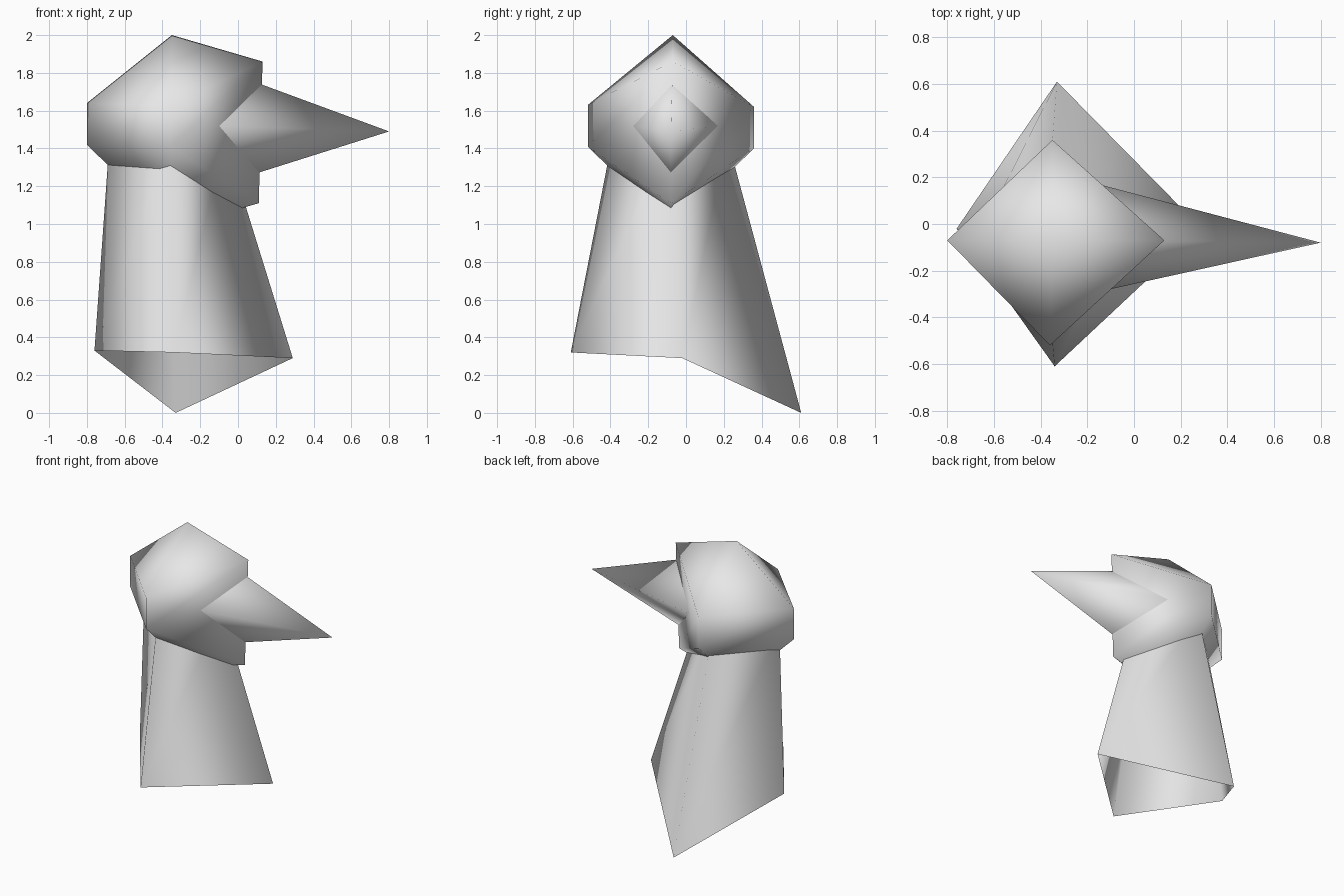
import bpy
import bmesh

# Remove the default object only
default_cube = bpy.data.objects.get("Cube")
if default_cube:
    bpy.data.objects.remove(default_cube, do_unlink=True)


def make_material(name, colour):
    material = bpy.data.materials.new(name)
    material.use_nodes = True
    material.diffuse_color = colour
    shader = material.node_tree.nodes["Principled BSDF"]
    shader.inputs["Base Color"].default_value = colour
    return material


def loft(name, sections, material):
    """Skin four-sided sections in order; a section of one point is a tip."""
    mesh = bpy.data.meshes.new(name)
    bm = bmesh.new()
    rings = [[bm.verts.new(point) for point in section] for section in sections]
    for low, high in zip(rings, rings[1:]):
        sides = max(len(low), len(high))
        for i in range(sides):
            j = (i + 1) % sides
            if len(low) == 1:
                bm.faces.new((low[0], high[j], high[i]))
            elif len(high) == 1:
                bm.faces.new((low[i], low[j], high[0]))
            else:
                bm.faces.new((low[i], low[j], high[j], high[i]))
    for face in bm.faces:
        face.smooth = True
    bm.to_mesh(mesh)
    bm.free()
    mesh.materials.append(material)
    part = bpy.data.objects.new(name, mesh)
    bpy.context.collection.objects.link(part)
    return part


grey = make_material("plain grey", (0.8, 0.8, 0.8, 1.0))

# Neck: open four-sided tube with a slanted lower rim
neck_bottom = [(0.29, -0.02, 0.29), (-0.33, 0.61, 0.0),
               (-0.76, -0.02, 0.33), (-0.34, -0.61, 0.32)]
neck_top = [(-0.07, -0.08, 1.45), (-0.36, 0.22, 1.45),
            (-0.68, -0.08, 1.45), (-0.36, -0.39, 1.45)]
loft("neck", [neck_bottom, neck_top], grey)

# Head: diamond plan with a tall front edge, pointed above and below
head_lower = [(0.11, -0.08, 1.11), (-0.35, 0.36, 1.4),
              (-0.8, -0.07, 1.42), (-0.36, -0.52, 1.41)]
head_upper = [(0.13, -0.07, 1.86), (-0.35, 0.36, 1.62),
              (-0.8, -0.07, 1.64), (-0.36, -0.52, 1.63)]
loft("head", [[(-0.35, -0.08, 0.98)], head_lower, head_upper,
              [(-0.35, -0.07, 2.0)]], grey)

# Beak: four-sided cone pushed into the front edge of the head
beak_base = [(-0.15, 0.17, 1.52), (-0.15, -0.07, 1.84),
             (-0.15, -0.29, 1.52), (-0.15, -0.08, 1.19)]
loft("beak", [beak_base, [(0.8, -0.08, 1.49)]], grey)
